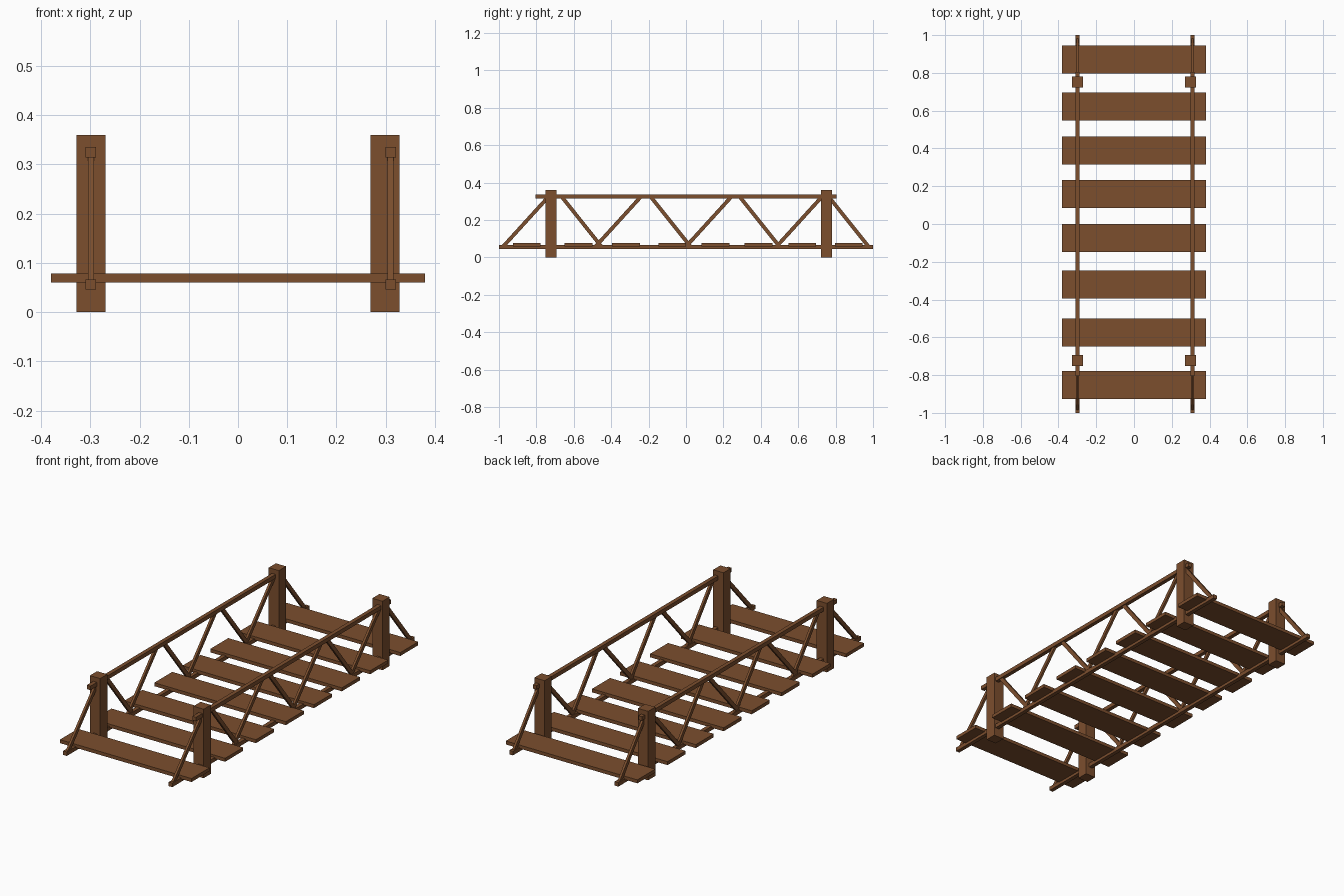
import bpy
import math
from mathutils import Matrix, Vector

cube = bpy.data.objects.get("Cube")
if cube:
    bpy.data.objects.remove(cube, do_unlink=True)

# Single brown wood material
wood = bpy.data.materials.new("brown_wood")
wood.use_nodes = True
COLOUR = (0.2, 0.077, 0.027, 1)
wood.diffuse_color = COLOUR
wood.node_tree.nodes["Principled BSDF"].inputs["Base Color"].default_value = COLOUR


def box(name, centre, size, tilt=0.0):
    """Box with applied size, tilted about the x axis."""
    bpy.ops.mesh.primitive_cube_add(size=1, location=centre, rotation=(tilt, 0, 0))
    obj = bpy.context.object
    obj.name = obj.data.name = name
    obj.data.transform(Matrix.Diagonal((*size, 1)))
    obj.data.materials.append(wood)
    return obj


def brace(name, x, start, end):
    """Slender diagonal strut between two (y, z) points."""
    a, b = Vector((x, *start)), Vector((x, *end))
    d = b - a
    box(name, (a + b) / 2, (0.012, d.length, 0.02), math.atan2(d.z, d.y))


LOW, HIGH = 0.056, 0.325
RAIL = 0.021

# Deck planks
for i, y in enumerate((-0.852, -0.575, -0.321, -0.074, 0.158, 0.388, 0.621, 0.87)):
    box(f"deck_plank_{i + 1}", (0, y, 0.069), (0.76, 0.148, 0.018))

# Both side trusses: posts, rails and zigzag braces
for side, post_x, rail_x in (("left", 0.299, 0.31), ("right", -0.299, -0.299)):
    for end, y in (("front", -0.723), ("back", 0.752)):
        box(f"{side}_{end}_post", (post_x, y, 0.18), (0.059, 0.059, 0.36))
    box(f"{side}_lower_rail", (rail_x, 0, LOW), (RAIL, 2, RAIL))
    box(f"{side}_upper_rail", (rail_x, 0, HIGH), (RAIL, 1.61, RAIL))
    for i in range(4):
        y = -0.98 + 0.484 * i
        y += 0.01 if i else 0
        brace(f"{side}_rising_brace_{i + 1}", rail_x, (y, LOW), (y + 0.245, HIGH))
        y = -0.665 + 0.476 * i
        brace(f"{side}_falling_brace_{i + 1}", rail_x, (y, HIGH), (y + 0.215, LOW))
